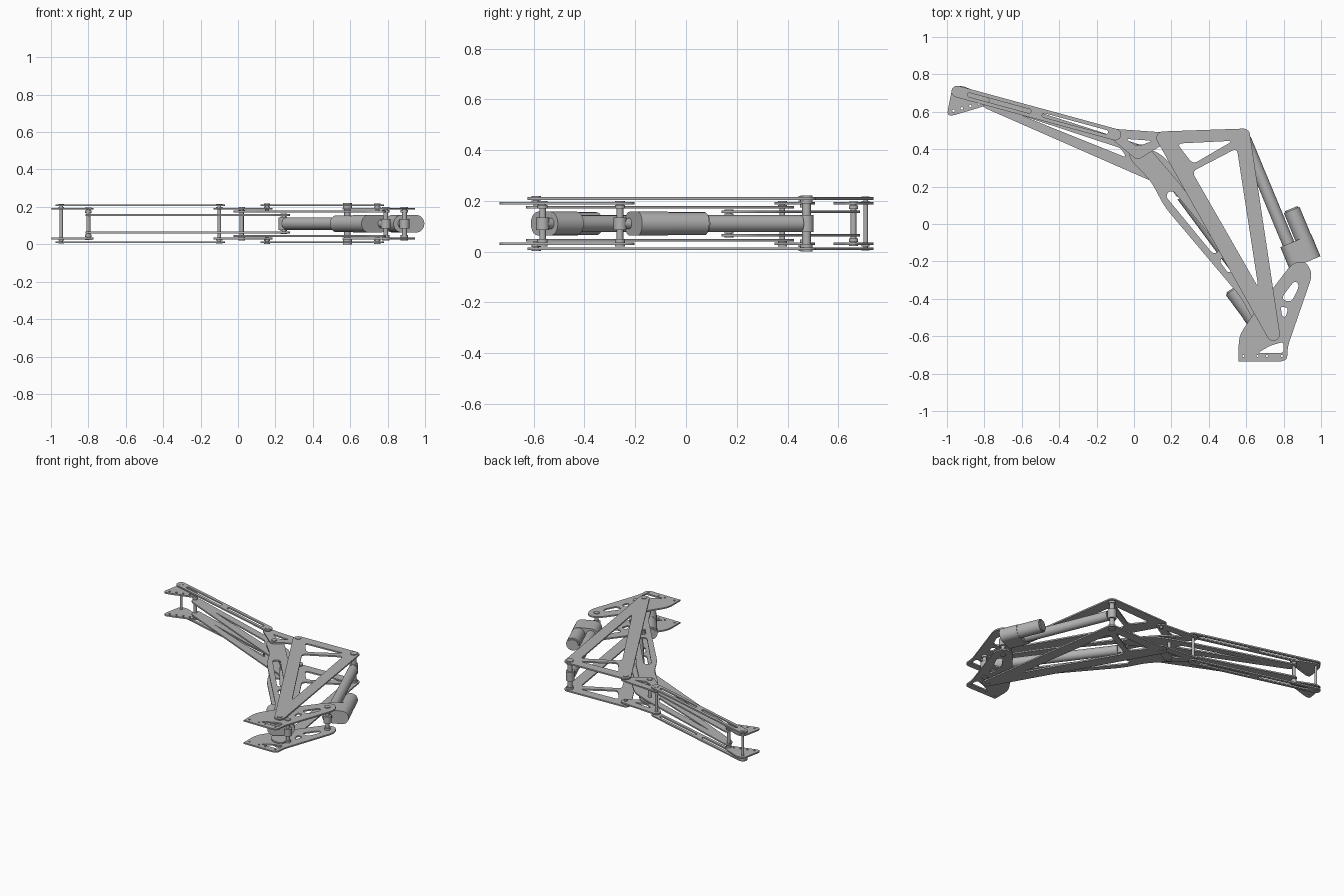
import bpy
import bmesh
from math import acos, atan2, cos, sin, pi, radians
from mathutils import Matrix, Vector

cube = bpy.data.objects.get("Cube")
if cube:
    bpy.data.objects.remove(cube, do_unlink=True)

MID = 0.11      # height of the plane of symmetry
THICK = 0.01    # plate thickness
parts = []

steel = bpy.data.materials.new("light_grey_steel")
steel.use_nodes = True
GREY = (0.45, 0.45, 0.45, 1)
steel.diffuse_color = GREY
steel.node_tree.nodes["Principled BSDF"].inputs["Base Color"].default_value = GREY


def add_object(name, mesh, matrix=None):
    obj = bpy.data.objects.new(name, mesh)
    bpy.context.collection.objects.link(obj)
    mesh.materials.clear()
    mesh.materials.append(steel)
    if matrix:
        obj.matrix_world = matrix
    parts.append(obj)
    return obj


def hull(circles, steps=10):
    """Outline wrapped around (x, y, radius) circles listed counter-clockwise."""
    def normal(a, b):
        dx, dy = b[0] - a[0], b[1] - a[1]
        return atan2(dy, dx) - acos((a[2] - b[2]) / (dx * dx + dy * dy) ** 0.5)
    out = []
    for i, c in enumerate(circles):
        start = normal(circles[i - 1], c)
        sweep = (normal(c, circles[(i + 1) % len(circles)]) - start) % (2 * pi)
        for k in range(steps + 1):
            a = start + sweep * k / steps
            out.append((c[0] + c[2] * cos(a), c[1] + c[2] * sin(a)))
    return out


def slot(a, b, r):
    return hull([(*a, r), (*b, r)])


def disc(p, r, steps=14):
    return [(p[0] + r * cos(2 * pi * k / steps), p[1] + r * sin(2 * pi * k / steps))
            for k in range(steps)]


def fillet(points, setback, steps=6):
    """Polygon with softened corners."""
    pts = [Vector(p) for p in points]
    out = []
    for i, p in enumerate(pts):
        ends = []
        for q in (pts[i - 1], pts[(i + 1) % len(pts)]):
            d = q - p
            ends.append(p + d.normalized() * min(setback, 0.45 * d.length))
        for k in range(steps + 1):
            u = k / steps
            out.append(tuple(ends[0] * (1 - u) ** 2 + p * 2 * u * (1 - u) + ends[1] * u * u))
    return out


def sheet(name, loops, depth):
    """Mesh of a flat outline with holes, extruded to a depth."""
    curve = bpy.data.curves.new(name, "CURVE")
    curve.dimensions = "2D"
    curve.fill_mode = "BOTH"
    curve.extrude = depth / 2
    for loop in loops:
        spline = curve.splines.new("POLY")
        spline.points.add(len(loop) - 1)
        for point, (x, y) in zip(spline.points, loop):
            point.co = (x, y, 0, 1)
        spline.use_cyclic_u = True
    temp = bpy.data.objects.new(name, curve)
    bpy.context.collection.objects.link(temp)
    graph = bpy.context.evaluated_depsgraph_get()
    mesh = bpy.data.meshes.new_from_object(temp.evaluated_get(graph))
    bpy.data.objects.remove(temp, do_unlink=True)
    return mesh


def plate_pair(name, height, *loops):
    mesh = sheet(name, loops, THICK)
    for side, z in (("upper", height), ("lower", 2 * MID - height)):
        add_object(f"{name}_{side}", mesh if side == "upper" else mesh.copy(),
                   Matrix.Translation((0, 0, z)))


def rod(name, a, b, r, sides=28):
    a, b = Vector(a), Vector(b)
    bm = bmesh.new()
    bmesh.ops.create_cone(bm, cap_ends=True, segments=sides, radius1=r, radius2=r,
                          depth=(b - a).length)
    mesh = bpy.data.meshes.new(name)
    bm.to_mesh(mesh)
    bm.free()
    turn = (b - a).to_track_quat("Z", "Y").to_matrix().to_4x4()
    add_object(name, mesh, Matrix.Translation((a + b) / 2) @ turn)


def pin(name, p, r, half, short=False):
    """Shaft with a washer at each end; a short pin joins only neighbouring plates."""
    spans = [(-half, half)] if not short else [(-half, 0.045 - half), (half - 0.045, half)]
    for i, (low, high) in enumerate(spans):
        rod(f"{name}_shaft_{i}", (*p, MID + low), (*p, MID + high), r, 16)
    for s in (-1, 1):
        for label, outer, length in (("cap", half, 0.006), ("collar", half - 0.016, 0.014)):
            rod(f"{name}_{label}_{s}", (*p, MID + s * outer),
                (*p, MID + s * (outer - length)), r + 0.007, 16)


def actuator(name, tip, foot, side):
    """Push tube, gearbox and parallel motor between two pins."""
    tip, foot = Vector((*tip, MID)), Vector((*foot, MID))
    axis = (foot - tip).normalized()
    up = Vector((0, 0, 1))
    across = up.cross(axis) * side
    back, front = foot - axis * 0.04, foot - axis * 0.167
    rod(name + "_tube", tip + axis * 0.025, front, 0.033)
    rod(name + "_tip_eye", tip - up * 0.033, tip + up * 0.033, 0.028)
    rod(name + "_foot_clevis", back, foot, 0.022)
    rod(name + "_foot_eye", foot - up * 0.025, foot + up * 0.025, 0.026)
    start = front + across * 0.085 - axis * 0.16
    rod(name + "_motor", start, front + across * 0.085, 0.045)
    rod(name + "_motor_cap", start - axis * 0.008, start, 0.036)
    mesh = sheet(name + "_gearbox", [slot((0, 0), (0.085, 0), 0.047)], 0.127)
    turn = Matrix((across, axis.cross(across), axis)).transposed().to_4x4()
    add_object(name + "_gearbox", mesh, Matrix.Translation((back + front) / 2) @ turn)


# Joint positions
base_joint, elbow = (0.745, -0.59), (0.02, 0.38)
rocker_peak, rocker_end = (0.585, 0.475), (0.155, 0.46)
link_in, link_out = (-0.1, 0.478), (-0.945, 0.708)
tool_joint, hook_joint = (-0.8, 0.66), (0.245, 0.17)
outer_foot, inner_foot = (0.89, -0.26), (0.79, -0.565)

# Mounting base with bolt holes
plate_pair("base_plate", 0.19,
           fillet([(0.56, -0.735), (0.82, -0.735), (0.82, -0.66), (0.955, -0.27), (0.92, -0.2),
                   (0.85, -0.205), (0.66, -0.45), (0.56, -0.6)], 0.045)[7:]
           + [(0.56, -0.735), (0.82, -0.735)][:1],
           fillet([(0.66, -0.69), (0.8, -0.69), (0.8, -0.63), (0.73, -0.65)], 0.02),
           fillet([(0.86, -0.3), (0.885, -0.33), (0.84, -0.42), (0.785, -0.4)], 0.03),
           fillet([(0.785, -0.44), (0.825, -0.45), (0.81, -0.5), (0.79, -0.49)], 0.015),
           *[disc((x, -0.705), 0.006) for x in (0.585, 0.66, 0.71, 0.79)])

# Triangular rocker frame
plate_pair("rocker_frame", 0.209,
           hull([(*base_joint, 0.035), (*rocker_peak, 0.035), (*rocker_end, 0.035)]),
           fillet([(0.23, 0.43), (0.53, 0.445), (0.315, 0.32)], 0.03),
           fillet([(0.31, 0.28), (0.55, 0.405), (0.665, -0.34)], 0.03))

# Main boom
plate_pair("boom", 0.175,
           fillet([(0.0, 0.43), (-0.035, 0.36), (0.09, 0.23), (0.165, 0.09), (0.57, -0.39),
                   (0.70, -0.63), (0.79, -0.63), (0.785, -0.56), (0.62, -0.31), (0.25, 0.21),
                   (0.07, 0.42)], 0.05),
           slot((0.2, 0.15), (0.43, -0.13), 0.025),
           slot((0.48, -0.2), (0.51, -0.24), 0.018))

# Forearm with the drive hook
plate_pair("forearm", 0.156,
           fillet([(-0.81, 0.695), (0.03, 0.425), (0.15, 0.37), (0.25, 0.26), (0.285, 0.16),
                   (0.24, 0.13), (0.19, 0.2), (0.08, 0.235), (-0.82, 0.63)], 0.04),
           fillet([(-0.6, 0.58), (-0.04, 0.355), (-0.07, 0.405)], 0.02))

# Levelling link, coupler and tool bracket
plate_pair("levelling_link", 0.209,
           hull([(*link_out, 0.031), (*link_in, 0.031)]),
           slot((-0.88, 0.69), (-0.56, 0.603), 0.011),
           slot((-0.48, 0.581), (-0.15, 0.492), 0.011))
plate_pair("coupler", 0.19,
           hull([(*link_in, 0.03), (*elbow, 0.032), (*rocker_end, 0.03)]),
           fillet([(-0.045, 0.455), (0.02, 0.415), (0.1, 0.445)], 0.02))
plate_pair("tool_bracket", 0.19,
           fillet([(-0.97, 0.735), (-1.0, 0.585), (-0.975, 0.578), (-0.8, 0.63), (-0.765, 0.66),
                   (-0.8, 0.69), (-0.92, 0.74)], 0.03),
           *[disc((-0.965 + 0.045 * i, 0.605 + 0.013 * i), 0.007) for i in range(4)])

# Joint pins
pin("link_outer_pin", link_out, 0.009, 0.106)
pin("link_inner_pin", link_in, 0.01, 0.106)
pin("tool_pin", tool_joint, 0.011, 0.088)
pin("elbow_pin", elbow, 0.011, 0.09)
pin("hook_pin", hook_joint, 0.011, 0.055)
pin("rocker_peak_pin", rocker_peak, 0.017, 0.11)
pin("rocker_end_pin", rocker_end, 0.01, 0.108, True)
pin("base_pin", base_joint, 0.011, 0.108, True)
pin("outer_foot_pin", outer_foot, 0.013, 0.09)
pin("inner_foot_pin", inner_foot, 0.013, 0.09)

# Linear actuators
actuator("outer_actuator", rocker_peak, outer_foot, 1)
actuator("inner_actuator", hook_joint, inner_foot, -1)

# Smooth round surfaces, keep plate edges crisp
bpy.ops.object.select_all(action="DESELECT")
for part in parts:
    part.select_set(True)
bpy.context.view_layer.objects.active = parts[0]
bpy.ops.object.shade_smooth_by_angle(angle=radians(35))
